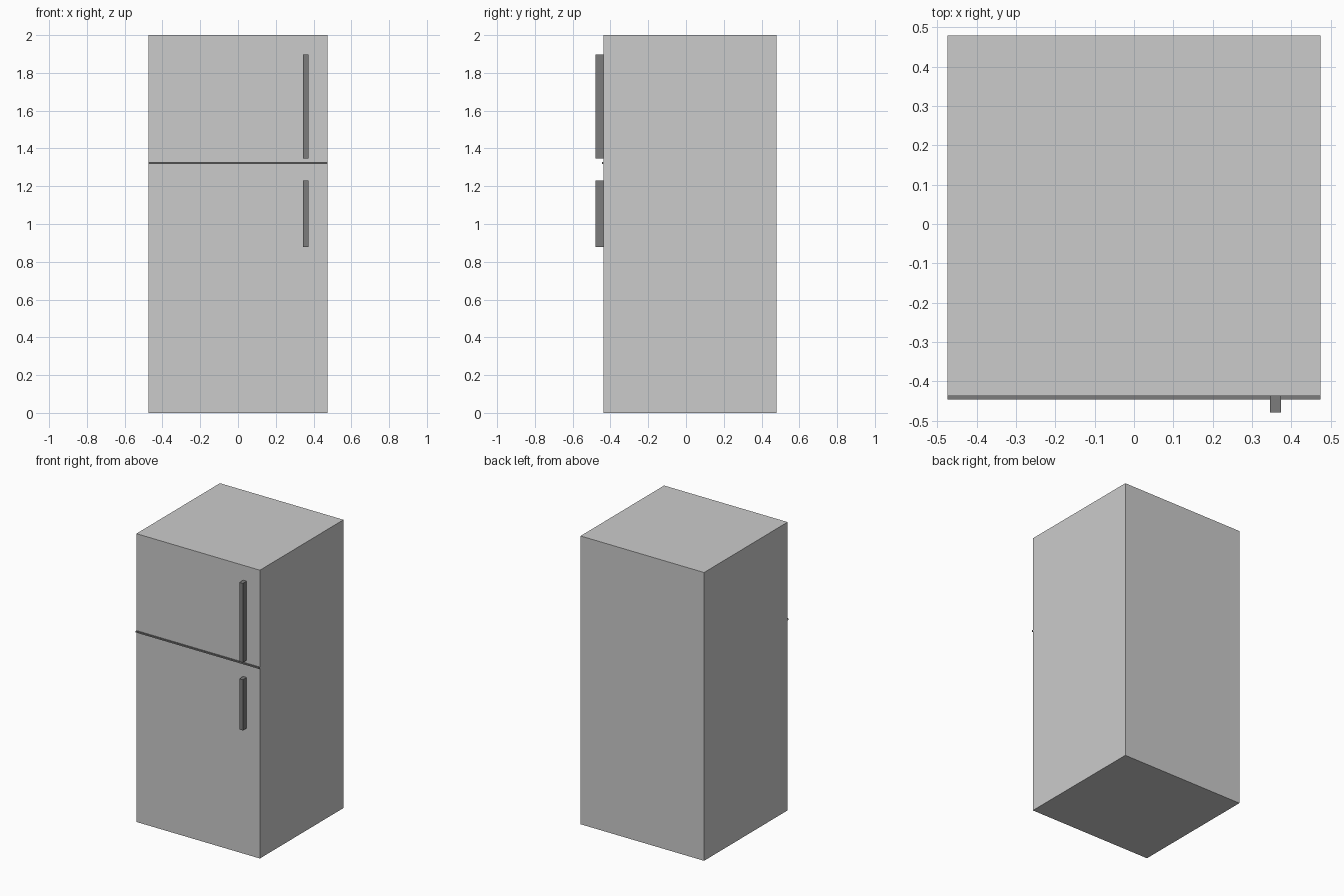
import bpy

if "Cube" in bpy.data.objects:
    bpy.data.objects.remove(bpy.data.objects["Cube"])

dark = bpy.data.materials.new("dark_grey")
dark.diffuse_color = (0.2, 0.2, 0.2, 1)
dark.use_nodes = True
dark.node_tree.nodes["Principled BSDF"].inputs["Base Color"].default_value = dark.diffuse_color


def box(name, x, y, z, mat=None):
    """Box spanning the given (min, max) range on each axis."""
    spans = (x, y, z)
    bpy.ops.mesh.primitive_cube_add(size=1, location=[(a + b) / 2 for a, b in spans])
    ob = bpy.context.object
    ob.name = name
    ob.scale = [b - a for a, b in spans]
    bpy.ops.object.transform_apply(location=False, rotation=False, scale=True)
    if mat:
        ob.data.materials.append(mat)
    return ob


HALF_W = 0.474
FRONT = -0.437

# Cabinet
box("cabinet", (-HALF_W, HALF_W), (FRONT, 0.479), (0, 2))

# Strip between the freezer door and the fridge door
box("door_seam", (-HALF_W, HALF_W), (-0.446, FRONT), (1.318, 1.328), dark)

# Door handles
for name, z in (("upper_handle", (1.348, 1.897)), ("lower_handle", (0.877, 1.229))):
    box(name, (0.345, 0.373), (-0.479, FRONT), z, dark)
